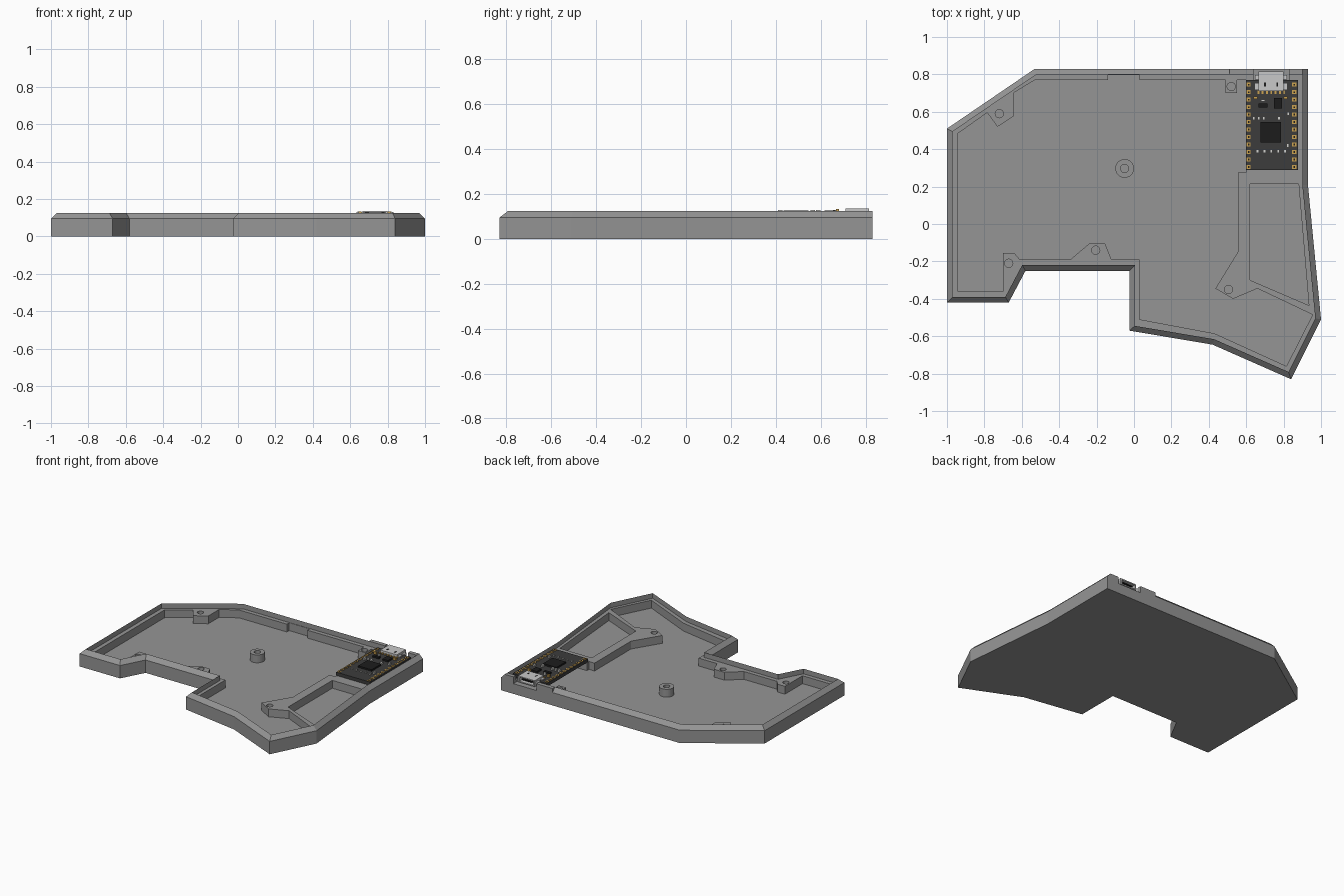
import bpy, bmesh, math
from mathutils import Vector

cube = bpy.data.objects.get("Cube")
if cube:
    bpy.data.objects.remove(cube, do_unlink=True)


def material(name, r, g, b, rough=0.6):
    m = bpy.data.materials.new(name)
    m.use_nodes = True
    m.diffuse_color = (r, g, b, 1)
    bsdf = next(n for n in m.node_tree.nodes if n.type == "BSDF_PRINCIPLED")
    bsdf.inputs["Base Color"].default_value = (r, g, b, 1)
    bsdf.inputs["Roughness"].default_value = rough
    return m


GREY = material("case grey", 0.3, 0.3, 0.3)
BOARD = material("board charcoal", 0.045, 0.045, 0.045)
BLACK = material("chip black", 0.012, 0.012, 0.012)
GOLD = material("contact gold", 0.6, 0.36, 0.08)
SILVER = material("connector silver", 0.58, 0.58, 0.58)
WHITE = material("component white", 0.65, 0.65, 0.62)

FLOOR, LEDGE, SHOULDER, TOP = 0.03, 0.088, 0.095, 0.125
CHAMFER = 0.03


def finish(name, bm, mat):
    bmesh.ops.recalc_face_normals(bm, faces=bm.faces)
    mesh = bpy.data.meshes.new(name)
    bm.to_mesh(mesh)
    bm.free()
    mesh.materials.append(mat)
    obj = bpy.data.objects.new(name, mesh)
    bpy.context.collection.objects.link(obj)
    return obj


def loft(name, loops, mat):
    """Closed solid through a list of equal-length point loops."""
    bm = bmesh.new()
    rings = [[bm.verts.new(p) for p in loop] for loop in loops]
    for a, b in zip(rings, rings[1:]):
        for i in range(len(a)):
            j = (i + 1) % len(a)
            bm.faces.new((a[i], a[j], b[j], b[i]))
    bm.faces.new(rings[0][::-1])
    bm.faces.new(rings[-1])
    return finish(name, bm, mat)


def at(points, z):
    return [(x, y, z) for x, y in points]


def prism(name, points, z0, z1, mat=GREY):
    return loft(name, [at(points, z0), at(points, z1)], mat)


def boxes(name, items, z0, z1, mat):
    """Many upright boxes (x, y, width, depth) in one object."""
    bm = bmesh.new()
    for x, y, w, d in items:
        cube_verts = bmesh.ops.create_cube(bm, size=1)["verts"]
        bmesh.ops.scale(bm, vec=(w, d, z1 - z0), verts=cube_verts)
        bmesh.ops.translate(bm, vec=(x, y, (z0 + z1) / 2), verts=cube_verts)
    return finish(name, bm, mat)


def circle(x, y, r, n=24):
    return [(x + r * math.cos(math.tau * i / n), y + r * math.sin(math.tau * i / n))
            for i in range(n)]


def inset(points, d):
    """Mitred inward offset of a counter-clockwise outline."""
    out = []
    for i, p in enumerate(points):
        p = Vector(p)
        a = (p - Vector(points[i - 1])).normalized()
        b = (Vector(points[(i + 1) % len(points)]) - p).normalized()
        na, nb = Vector((-a.y, a.x)), Vector((-b.y, b.x))
        out.append(tuple(p + (na + nb) * d / (1 + na.dot(nb))))
    return out


def cut(obj, cutter, keep=False):
    cutter.hide_render = True
    mod = obj.modifiers.new("cut", "BOOLEAN")
    mod.operation, mod.solver, mod.object = "DIFFERENCE", "EXACT", cutter
    with bpy.context.temp_override(object=obj, active_object=obj, selected_objects=[obj]):
        bpy.ops.object.modifier_apply(modifier=mod.name)
    if not keep:
        bpy.data.objects.remove(cutter, do_unlink=True)


# Tray body: chamfered rim dropping to a recessed ledge
outline = [(-1, -.42), (-.67, -.42), (-.58, -.25), (-.025, -.25), (-.025, -.57),
           (.42, -.645), (.84, -.83), (1, -.51), (.93, .21), (.93, .83),
           (-.53, .83), (-1, .51)]
rim = inset(outline, CHAMFER)
case = loft("case_tray", [at(outline, 0), at(outline, SHOULDER),
                          at(rim, TOP), at(rim, LEDGE)], GREY)

# Main cavity, leaving the ledge and the screw tabs
cavity = [(-.94, -.36), (-.7, -.36), (-.7, -.155), (-.64, -.155), (-.61, -.19),
          (-.34, -.19), (-.24, -.105), (-.155, -.105), (-.12, -.19), (.03, -.19),
          (.03, -.51), (.43, -.585), (.815, -.76), (.955, -.485), (.66, -.345),
          (.53, -.4), (.435, -.345), (.555, -.15), (.555, .275), (.6, .275),
          (.6, .3), (.87, .3), (.87, .77), (.55, .77), (.55, .7), (.49, .7),
          (.49, .77), (.03, .77), (.03, .797), (-.14, .797), (-.14, .77),
          (-.53, .77), (-.645, .7), (-.645, .575), (-.73, .52), (-.785, .595),
          (-.94, .485)]
cut(case, prism("cavity_cutter", cavity, FLOOR, 0.2))

# Side pocket
pocket = [(.62, -.3), (.935, -.435), (.88, .215), (.62, .215)]
cut(case, prism("pocket_cutter", pocket, FLOOR, 0.2))

# Screw holes in the tabs
for x, y in [(-.72, .59), (.52, .735), (-.67, -.21), (-.205, -.14), (.505, -.35)]:
    cut(case, prism("hole_cutter", circle(x, y, 0.022), 0.04, 0.2))

# Square-edged stretch of the back wall, beside the connector
lo, hi = 0.83, 0.83 - CHAMFER
back = loft("back_wall_edge",
            [[(.51, lo, SHOULDER), (.51, lo, TOP), (.51, hi, TOP)],
             [(.93, lo, SHOULDER), (.9, lo, TOP), (.9, hi, TOP)]], GREY)

# Connector opening through the back wall
opening = boxes("opening_cutter", [(.735, .81, .19, .09)], 0.075, 0.2, GREY)
cut(back, opening, keep=True)
cut(case, opening)

# Central standoff
standoff = prism("standoff", circle(-.05, .297, 0.05, 32), FLOOR - 0.005, LEDGE)
cut(standoff, prism("standoff_cutter", circle(-.05, .297, 0.022), 0.035, 0.2))

# Controller board
BASE = 0.115
boxes("controller_board", [(.738, .53, .277, .48)], 0.09, BASE, BOARD)

# Edge contacts: gold pads with dark centres
pads = [(x, .745 - i * .04) for x in (.613, .857) for i in range(12)]
boxes("contact_pads", [(x, y, .022, .022) for x, y in pads], BASE - 0.004, BASE + 0.003, GOLD)
boxes("contact_holes", [(x, y, .009, .009) for x, y in pads], BASE, BASE + 0.004, BLACK)

# Chips and small components
boxes("main_chip", [(.732, .49, .11, .11)], BASE, 0.127, BLACK)
boxes("small_chips", [(.77, .645, .045, .055), (.69, .633, .05, .022)], BASE, 0.127, BLACK)
boxes("capacitors", [(.64 + i * .027, .565, .014, .02) for i in (0, 1, 2, 5)]
      + [(.69, .66, .02, .012), (.825, .59, .012, .02), (.822, .42, .012, .02)],
      BASE, 0.129, WHITE)
boxes("resistors", [(.66 + i * .037, .388, .01, .014) for i in range(5)], BASE, 0.122, WHITE)
boxes("connector_pins", [(.665 + i * .023, .705, .01, .02) for i in range(7)],
      BASE, 0.121, GOLD)
boxes("status_lights", [(.65, .675, .02, .014), (.81, .675, .02, .014)], BASE, 0.132, GOLD)

# Connector shell with a dark mouth facing the back
shell = boxes("connector_shell", [(.733, .763, .135, .104)], 0.09, 0.135, SILVER)
cut(shell, boxes("mouth_cutter", [(.733, .8, .115, .05)], 0.098, 0.127, SILVER))
boxes("connector_mouth", [(.733, .778, .114, .006)], 0.099, 0.126, BLACK)
boxes("connector_tongue", [(.733, .793, .08, .03)], 0.109, 0.116, BLACK)
boxes("connector_tabs", [(.658, .735, .02, .03), (.808, .735, .02, .03),
                         (.658, .785, .02, .025), (.808, .785, .02, .025)],
      0.1, 0.122, SILVER)
boxes("connector_slots", [(.7, .745, .01, .022), (.766, .745, .01, .022)],
      0.134, 0.136, BLACK)
